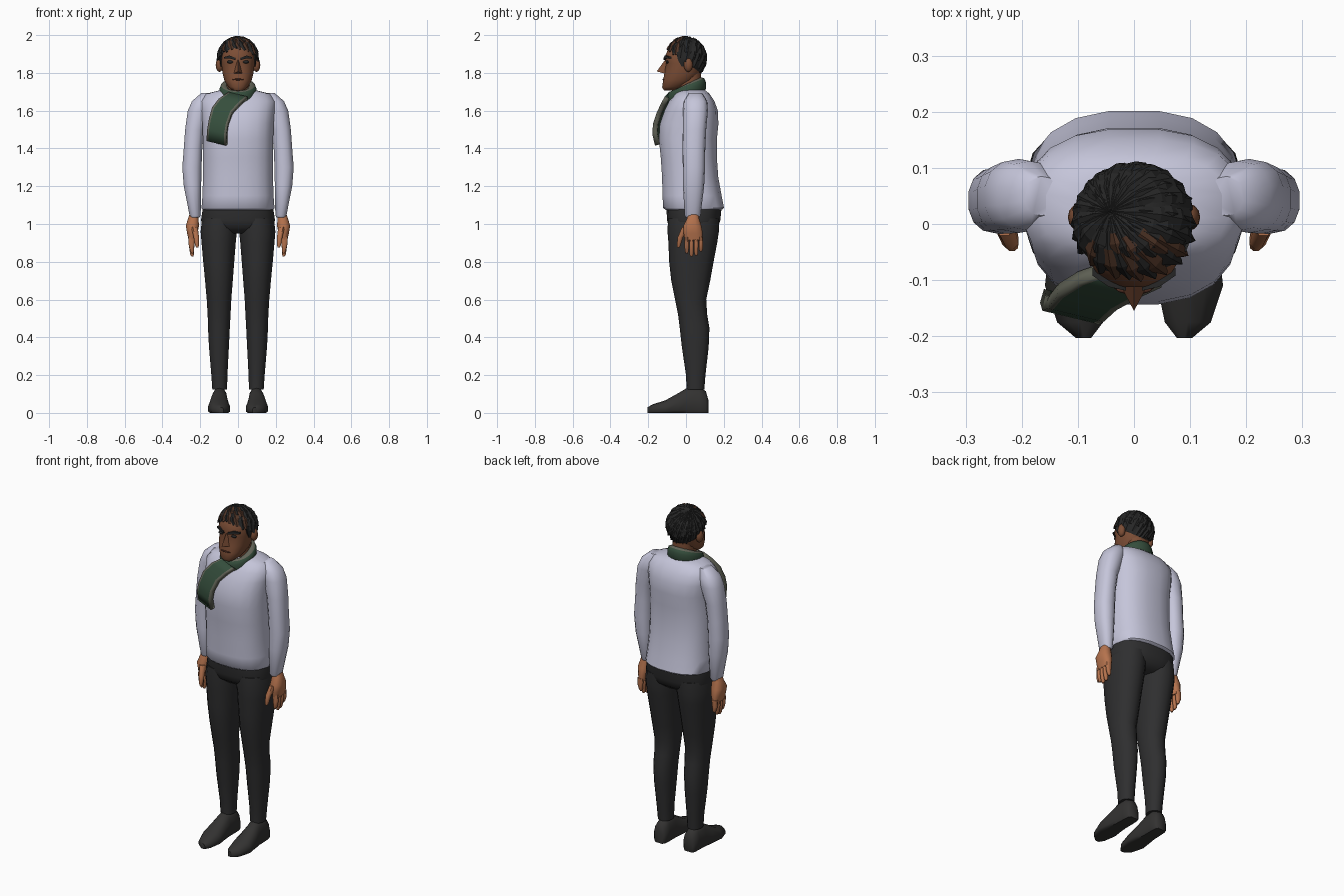
import bpy, bmesh, math, random
from mathutils import Vector

if "Cube" in bpy.data.objects:
    bpy.data.objects.remove(bpy.data.objects["Cube"])
random.seed(4)


def mat(name, r, g, b):
    m = bpy.data.materials.new(name)
    m.diffuse_color = (r, g, b, 1)
    m.use_nodes = True
    m.node_tree.nodes["Principled BSDF"].inputs["Base Color"].default_value = m.diffuse_color
    return m


SHIRT = mat("pale lavender knit", 0.56, 0.56, 0.70)
PANTS = mat("charcoal cloth", 0.028, 0.028, 0.029)
SHOE = mat("dark shoe", 0.033, 0.032, 0.031)
FACE = mat("brown skin", 0.20, 0.075, 0.036)
HAND = mat("light brown skin", 0.46, 0.17, 0.075)
HAIR = mat("black hair", 0.02, 0.02, 0.02)
BROWN = mat("brown hair", 0.08, 0.035, 0.02)
GREEN = mat("dark green wool", 0.035, 0.075, 0.045)
EDGE = mat("grey green wool", 0.12, 0.125, 0.095)
DARK = mat("dark lips", 0.09, 0.03, 0.018)


def finish(bm, name, mats, mirror=False, angle=50):
    bmesh.ops.recalc_face_normals(bm, faces=bm.faces)
    me = bpy.data.meshes.new(name)
    bm.to_mesh(me)
    bm.free()
    ob = bpy.data.objects.new(name, me)
    bpy.context.collection.objects.link(ob)
    for m in mats:
        me.materials.append(m)
    if mirror:
        ob.modifiers.new("mirror", 'MIRROR').use_mirror_merge = False
    if angle:
        bpy.ops.object.select_all(action='DESELECT')
        ob.select_set(True)
        bpy.context.view_layer.objects.active = ob
        bpy.ops.object.shade_smooth_by_angle(angle=math.radians(angle))
    return ob


def skin(bm, rings, cap=True, closed=False):
    """Join rings of points into a surface."""
    vs = [[bm.verts.new(p) for p in r] for r in rings]
    pairs = list(zip(vs, vs[1:])) + ([(vs[-1], vs[0])] if closed else [])
    faces = []
    for a, b in pairs:
        for i in range(len(a)):
            j = (i + 1) % len(a)
            faces.append(bm.faces.new((a[i], a[j], b[j], b[i])))
    if cap and not closed:
        bm.faces.new(vs[0])
        bm.faces.new(vs[-1])
    return faces


def oval(n, p):
    for i in range(n):
        a = 2 * math.pi * (i + 0.5) / n
        c, s = math.cos(a), math.sin(a)
        yield (math.copysign(abs(c) ** (2 / p), c), math.copysign(abs(s) ** (2 / p), s))


def loft(name, rows, m, n=16, p=2.2, mirror=False):
    """Rows of (z, x min, x max, y front, y back)."""
    bm = bmesh.new()
    skin(bm, [[((a + b) / 2 + (b - a) / 2 * u, (c + d) / 2 + (d - c) / 2 * v, z)
               for u, v in oval(n, p)] for z, a, b, c, d in rows])
    return finish(bm, name, [m], mirror)


def ball(name, loc, size, m, mirror=False, seg=12):
    bm = bmesh.new()
    bmesh.ops.create_uvsphere(bm, u_segments=seg, v_segments=8, radius=1)
    for v in bm.verts:
        v.co = Vector(loc) + Vector(v.co[i] * size[i] for i in range(3))
    return finish(bm, name, [m], mirror)


# Sweater body
loft("sweater", [(z, -w, w, f, b) for z, w, f, b in (
    (1.075, .188, -.11, .19), (1.085, .195, -.122, .203), (1.15, .19, -.126, .19),
    (1.25, .187, -.128, .172), (1.35, .187, -.135, .165), (1.45, .188, -.145, .165),
    (1.53, .19, -.14, .173), (1.60, .197, -.115, .17), (1.65, .20, -.09, .152),
    (1.69, .17, -.06, .125), (1.71, .09, -.045, .10))], SHIRT, 20, 2.5)

# Sleeves
loft("sleeve", [(z, cx - rx, cx + rx, cy - ry, cy + ry) for z, cx, cy, rx, ry in (
    (1.035, .228, .035, .024, .036), (1.045, .227, .035, .03, .042),
    (1.2, .241, .04, .047, .056), (1.3, .244, .042, .052, .059),
    (1.4, .238, .042, .05, .06), (1.5, .229, .045, .052, .062),
    (1.6, .205, .05, .062, .066), (1.65, .185, .05, .06, .062),
    (1.693, .165, .05, .03, .035))], SHIRT, 14, 2.3, True)

# Trousers
loft("trouser_hips", [(z, -w, w, f, b) for z, w, f, b in (
    (.95, .11, -.05, .13), (.98, .185, -.09, .17), (1.02, .198, -.102, .183),
    (1.09, .187, -.105, .19))], PANTS, 20, 2.6)
loft("trouser_leg", [
    (.125, .057, .137, .003, .097), (.2, .055, .142, .0, .103), (.35, .047, .155, -.022, .12),
    (.45, .042, .16, -.033, .124), (.52, .038, .162, -.042, .112), (.6, .034, .167, -.058, .107),
    (.7, .026, .176, -.078, .128), (.8, .018, .186, -.089, .146), (.9, .010, .195, -.093, .165),
    (.96, .004, .2, -.098, .174), (1.03, .002, .192, -.095, .175)], PANTS, 14, 2.2, True)

# Shoes: upright sections along y
bm = bmesh.new()
skin(bm, [[(cx + rx * u, y, max(0, zt * (.3 + .7 * v))) for u, v in oval(14, 2.3)]
          for y, cx, rx, zt in (
    (-.203, .09, .014, .03), (-.175, .096, .042, .046), (-.11, .1, .06, .066),
    (-.04, .1, .052, .105), (.01, .098, .044, .135), (.07, .097, .043, .138),
    (.105, .097, .04, .115), (.118, .097, .028, .07))])
finish(bm, "shoe", [SHOE], True)

# Hands
loft("palm", [(.915, .222, .262, -.008, .088), (.95, .213, .27, -.014, .09),
              (.99, .206, .277, -.016, .083), (1.03, .208, .265, .005, .07),
              (1.07, .212, .25, .01, .065)], HAND, 12, 2.5, True)
for i, tip in enumerate((.845, .828, .833, .855)):
    y = .004 + i * .025
    loft("finger", [(tip, .236, .247, y - .006, y + .006),
                    (tip + .012, .232, .254, y - .011, y + .011),
                    (.89, .230, .262, y - .012, y + .012),
                    (.93, .226, .264, y - .012, y + .012)], HAND, 8, 2.2, True)
loft("thumb", [(.875, .21, .222, -.046, -.034), (.888, .206, .228, -.049, -.028),
               (.93, .205, .236, -.045, -.014), (.985, .212, .25, -.022, .03)],
     HAND, 8, 2.2, True)

# Neck and head
loft("neck", [(1.62, -.065, .065, -.05, .085), (1.8, -.062, .062, -.05, .08)], FACE)
loft("head", [(z, -w, w, f, b) for z, w, f, b in (
    (1.708, .03, -.118, -.055), (1.725, .052, -.127, -.01), (1.76, .073, -.122, .05),
    (1.80, .083, -.115, .075), (1.85, .089, -.106, .085), (1.885, .09, -.113, .086),
    (1.92, .082, -.098, .083), (1.95, .066, -.08, .07), (1.975, .03, -.04, .03))],
    FACE, 20, 2.3)
ball("ear", (.098, .012, 1.842), (.02, .024, .037), FACE, True)
bm = bmesh.new()
nose = [bm.verts.new(p) for p in ((0, -.106, 1.875), (-.025, -.108, 1.795), (.025, -.108, 1.795),
                                  (0, -.155, 1.808), (0, -.116, 1.862))]
for f in ((0, 1, 4), (0, 4, 2), (1, 3, 4), (4, 3, 2), (1, 2, 3), (0, 2, 1)):
    bm.faces.new([nose[i] for i in f])
finish(bm, "nose", [FACE], angle=0)
ball("eye", (.041, -.099, 1.858), (.018, .008, .008), HAIR, True)
ball("mouth", (0, -.117, 1.765), (.032, .008, .005), DARK)
bm = bmesh.new()
skin(bm, [[(x, y + dy, z + dz) for dy, dz in ((0, h), (.014, h), (.014, -h), (0, -h))]
          for x, y, z, h in ((.014, -.119, 1.874, .006), (.045, -.112, 1.884, .008),
                             (.074, -.092, 1.88, .004))])
finish(bm, "eyebrow", [HAIR], True)

# Hair cap, open below a plane sloping down to the nape
HC, HR = Vector((0, 0, 1.878)), Vector((.107, .107, .113))


def on_scalp(d, r=1.0):
    return HC + Vector(d[i] * HR[i] * r for i in range(3))


bm = bmesh.new()
bmesh.ops.create_uvsphere(bm, u_segments=24, v_segments=16, radius=1)
for v in bm.verts:
    v.co = on_scalp(v.co, .98)
bmesh.ops.bisect_plane(bm, geom=bm.verts[:] + bm.edges[:] + bm.faces[:],
                       plane_co=(0, -.09, 1.925), plane_no=(0, .75, 1), clear_inner=True)
finish(bm, "hair_cap", [HAIR])

# Hair locks sweeping from the crown
crown = Vector((-.38, .2, .9)).normalized()
bm = bmesh.new()
for count, lift, width in ((26, 0, .19), (18, .42, .2)):
    for k in range(count):
        a = 2 * math.pi * (k + random.uniform(-.2, .2)) / count
        s = math.sin(a)
        zu = min(.85, -.13 - .55 * s + lift + random.uniform(-.07, .07))
        h = math.sqrt(1 - zu * zu)
        end = Vector((h * math.cos(a), h * s, zu))
        sections = []
        for t in (0.02, .25, .5, .75, 1):
            d = crown.slerp(end, t)
            side = d.cross(end - crown).normalized()
            w = width * (.25 + .9 * t) * (1 if t < .9 else .25)
            r = 1.0 + .03 * t
            sections.append([on_scalp(d - side * w, r - .025), on_scalp(d, r + .035),
                             on_scalp(d + side * w, r - .025), on_scalp(d, .93)])
        faces = skin(bm, sections)
        if s < -.35 and k % 2 == 0:
            for f in faces[8:]:
                f.material_index = 1
finish(bm, "hair_locks", [HAIR, BROWN], angle=0)

# Sideburns
loft("sideburn", [(1.835, .082, .093, -.025, -.008), (1.87, .082, .098, -.045, .01),
                  (1.91, .07, .1, -.055, .02)], HAIR, 8, 2.2, True)

# Scarf loop, higher at the back, with paler rims
bm = bmesh.new()
rings = []
for i in range(24):
    a = 2 * math.pi * i / 24
    c, s = math.cos(a), math.sin(a)
    rings.append([((.073 + .026 * u) * c, .003 + (.077 + .026 * u) * s,
                   1.698 + .036 * s + .043 * v) for u, v in oval(10, 2.6)])
for k, f in enumerate(skin(bm, rings, closed=True)):
    f.material_index = 1 if k % 10 in (1, 2, 3) else 0
finish(bm, "scarf_loop", [GREEN, EDGE])

# Hanging scarf end
bm = bmesh.new()
grid = []
for x, y, z, w in ((.0, -.09, 1.68, .05), (-.045, -.108, 1.645, .056), (-.083, -.13, 1.60, .053),
                   (-.102, -.15, 1.54, .05), (-.11, -.154, 1.49, .05), (-.112, -.14, 1.43, .052)):
    grid.append([bm.verts.new((x + w * u, y - .012 * u, z + .012 * -u)) for u in (-1, -.8, .8, 1)])
for r, q in zip(grid, grid[1:]):
    for i in range(3):
        bm.faces.new((r[i], q[i], q[i + 1], r[i + 1])).material_index = 0 if i == 1 else 1
tail = finish(bm, "scarf_end", [GREEN, EDGE])
sol = tail.modifiers.new("thickness", 'SOLIDIFY')
sol.thickness, sol.offset = .026, 0
